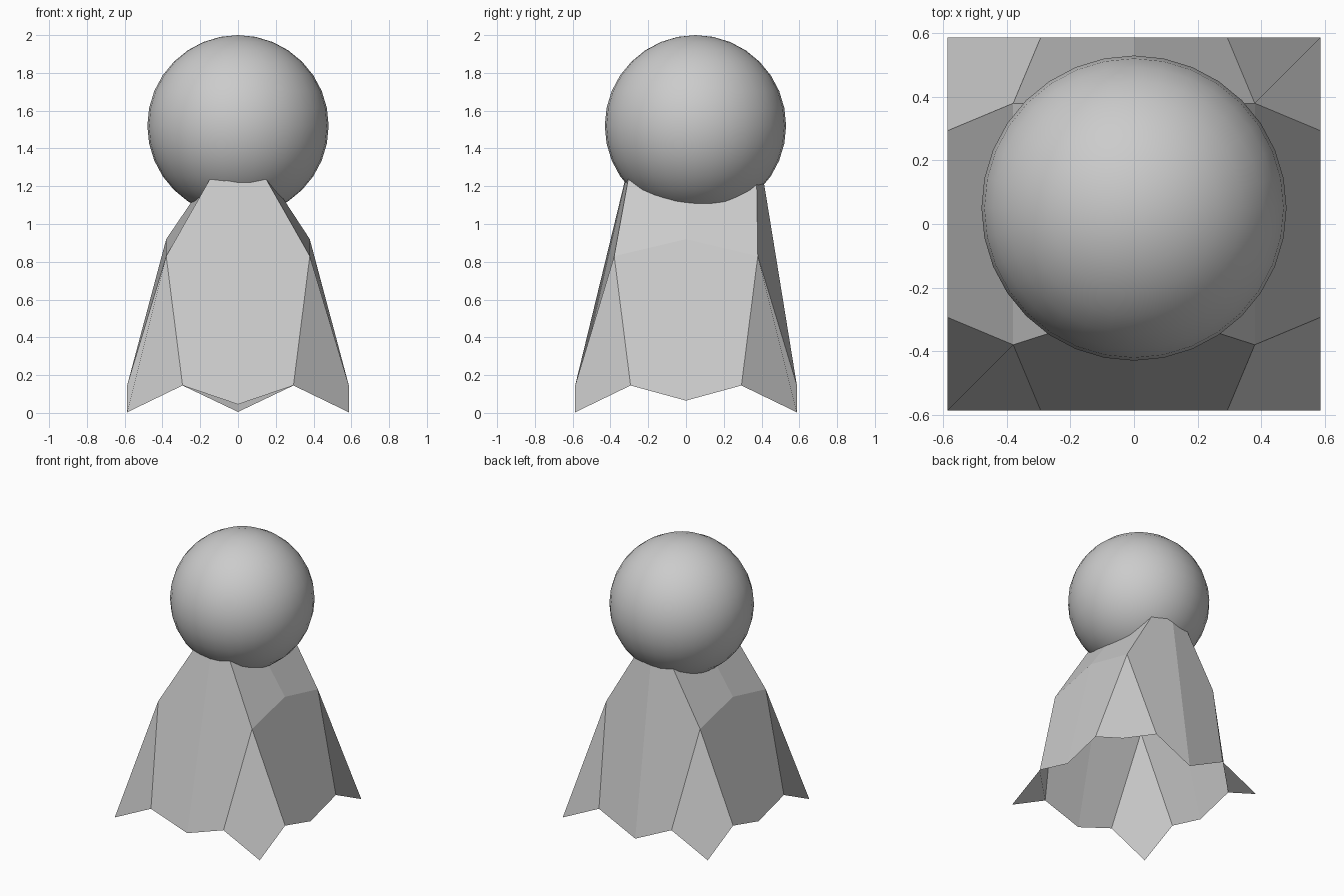
import bpy, bmesh

if "Cube" in bpy.data.objects:
    bpy.data.objects.remove(bpy.data.objects["Cube"])

HALF = 0.587   # half width of the cloth hem
INNER = 0.38   # half width at the shoulders

# Draped cloth: a 4 x 4 grid pulled into a cape with a pointed hem
bm = bmesh.new()
bmesh.ops.create_grid(bm, x_segments=4, y_segments=4, size=HALF)
peak = {            # raised points under the head
    (0, 0): (0, 0, 1.48),
    (0, -1): (0, -0.258, 1.50),
    (0, 1): (0, 0.37, 1.48),
}
hem_mid = {(0, -2): 0.045, (0, 2): 0.005, (-2, 0): 0.065, (2, 0): 0.065}
for v in bm.verts:
    i, j = (round(c / (HALF / 2)) for c in v.co[:2])
    if (i, j) in peak:
        v.co = peak[(i, j)]
    elif max(abs(i), abs(j)) == 1:          # shoulders
        v.co = (i * INNER, j * INNER, 0.92 if j == 0 else 0.83)
    elif abs(i) == 2 and abs(j) == 2:       # hem corners
        v.co.z = 0.003
    else:                                   # hem folds
        v.co.z = hem_mid.get((i, j), 0.145)
mesh = bpy.data.meshes.new("cloth_body")
bm.to_mesh(mesh)
bm.free()
bpy.context.collection.objects.link(bpy.data.objects.new("cloth_body", mesh))

# Round smooth head
bpy.ops.mesh.primitive_uv_sphere_add(segments=32, ring_count=16, radius=0.48,
                                     location=(0, 0.05, 1.52))
bpy.context.object.name = "head"
bpy.ops.object.shade_smooth()
